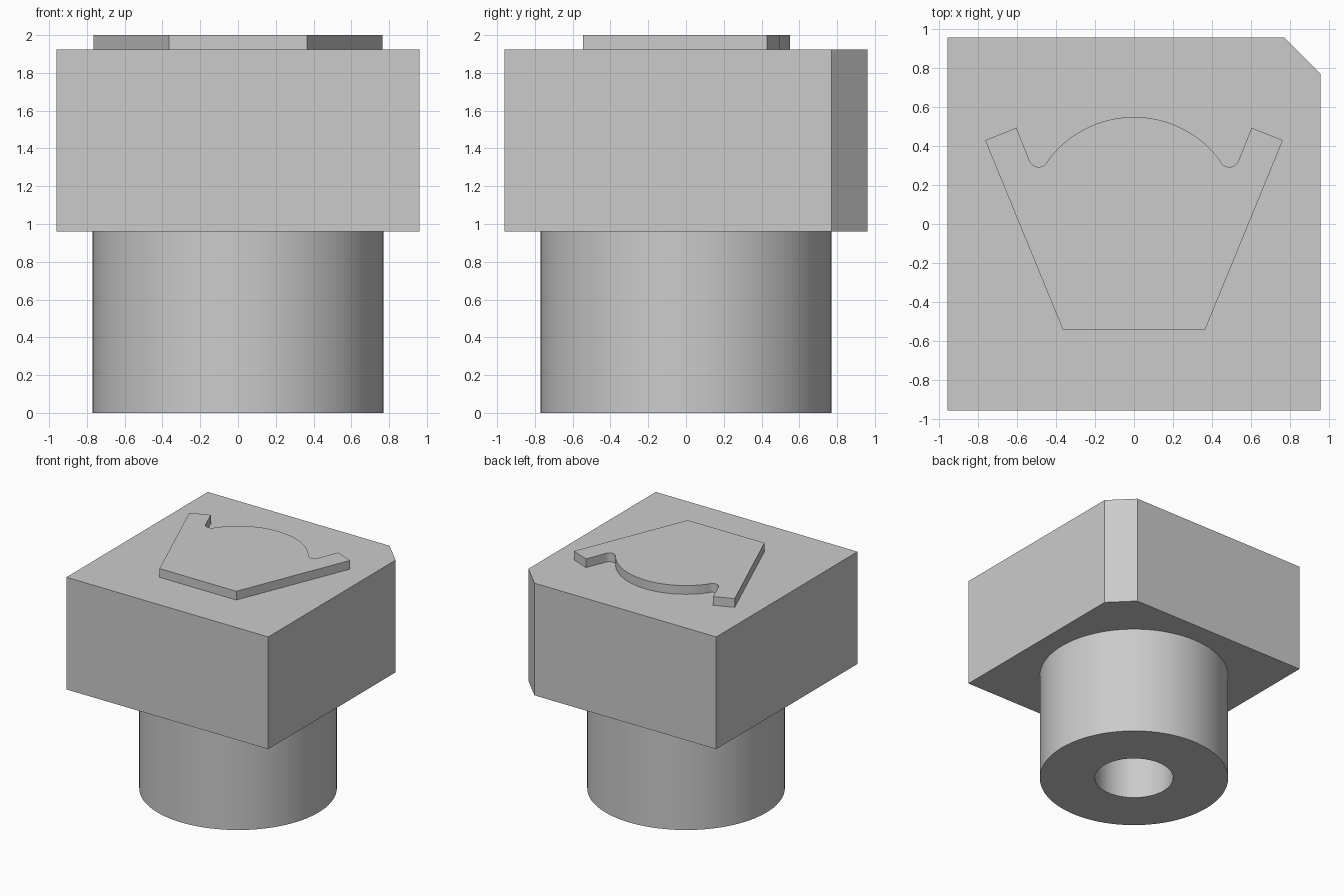
import bpy
import bmesh
from math import cos, sin, radians, pi

default = bpy.data.objects.get("Cube")
if default:
    bpy.data.objects.remove(default, do_unlink=True)

BASE_Z, TOP_Z, PLATE_Z = 0.96, 1.925, 2.0

grey = bpy.data.materials.new("plain grey")
grey.use_nodes = True
grey.diffuse_color = (0.6, 0.6, 0.6, 1)
grey.node_tree.nodes["Principled BSDF"].inputs["Base Color"].default_value = (0.6, 0.6, 0.6, 1)


def finish(bm, name):
    """Turn a bmesh into a shaded, coloured object."""
    bmesh.ops.recalc_face_normals(bm, faces=bm.faces)
    mesh = bpy.data.meshes.new(name)
    bm.to_mesh(mesh)
    bm.free()
    mesh.materials.append(grey)
    obj = bpy.data.objects.new(name, mesh)
    bpy.context.collection.objects.link(obj)
    bpy.ops.object.select_all(action="DESELECT")
    obj.select_set(True)
    bpy.context.view_layer.objects.active = obj
    bpy.ops.object.shade_smooth_by_angle(angle=radians(30))
    return obj


def prism(name, outline, low, high):
    """Extrude a flat outline upwards."""
    bm = bmesh.new()
    face = bm.faces.new([bm.verts.new((x, y, low)) for x, y in outline])
    top = bmesh.ops.extrude_face_region(bm, geom=[face], use_keep_orig=True)["geom"]
    moved = [v for v in top if isinstance(v, bmesh.types.BMVert)]
    bmesh.ops.translate(bm, verts=moved, vec=(0, 0, high - low))
    return finish(bm, name)


def tube(name, inner, outer, low, high, sides):
    """Revolve a rectangular section around z."""
    bm = bmesh.new()
    section = [(inner, low), (outer, low), (outer, high), (inner, high)]
    verts = [bm.verts.new((r, 0, z)) for r, z in section]
    edges = [bm.edges.new((verts[i], verts[i - 1])) for i in range(len(verts))]
    bmesh.ops.spin(bm, geom=verts + edges, cent=(0, 0, 0), axis=(0, 0, 1),
                   angle=2 * pi, steps=sides, use_merge=True)
    bmesh.ops.remove_doubles(bm, verts=bm.verts, dist=0.0001)
    return finish(bm, name)


def arc(cx, cy, radius, start, end, steps):
    angles = [radians(start + (end - start) * i / steps) for i in range(steps + 1)]
    return [(cx + radius * cos(a), cy + radius * sin(a)) for a in angles]


# Round post with a bore in its underside
tube("post", 0.32, 0.77, 0, BASE_Z, 96)

# Square head with one clipped corner
H, C = 0.96, 0.77
prism("head", [(-H, -H), (H, -H), (H, C), (C, H), (-H, H)], BASE_Z, TOP_Z)

# Raised plate: tapered sides, filleted notches and a rounded back
right = [(0.365, -0.545), (0.765, 0.43), (0.605, 0.495)]
right += arc(0.49, 0.343, 0.05, -22.4, -145, 10)
right += arc(0, 0, 0.55, 35, 90, 24)[1:]
left = [(-x, y) for x, y in reversed(right[:-1])]
prism("raised_plate", right + left, TOP_Z, PLATE_Z)
